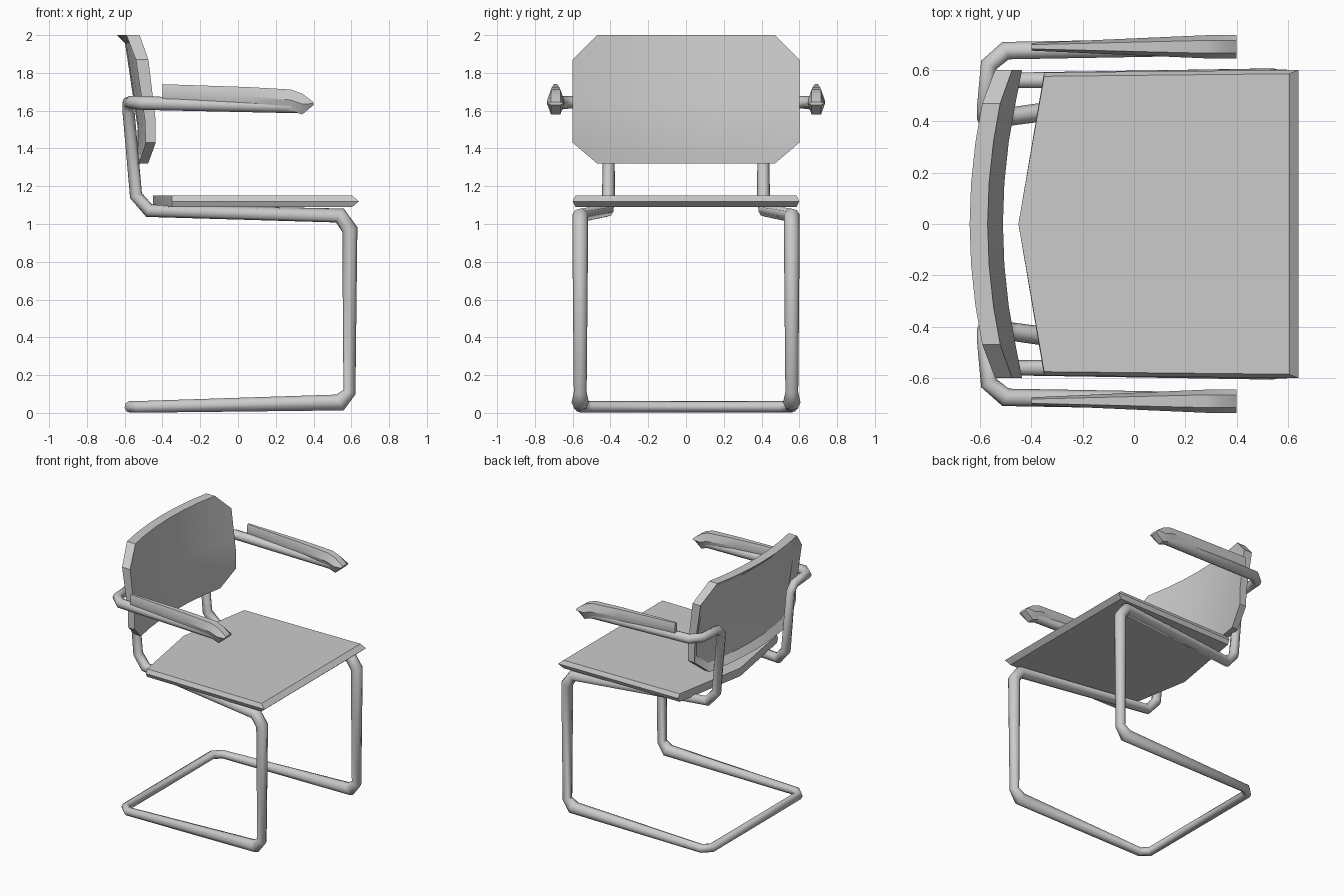
import bpy, bmesh, math

cube = bpy.data.objects.get("Cube")
if cube:
    bpy.data.objects.remove(cube, do_unlink=True)

# Single grey material
grey = bpy.data.materials.new("plain_grey")
grey.use_nodes = True
COLOUR = (0.6, 0.6, 0.6, 1)
grey.diffuse_color = COLOUR
grey.node_tree.nodes["Principled BSDF"].inputs["Base Color"].default_value = COLOUR


def place(name, data):
    obj = bpy.data.objects.new(name, data)
    bpy.context.collection.objects.link(obj)
    obj.data.materials.append(grey)
    bpy.ops.object.select_all(action='DESELECT')
    obj.select_set(True)
    bpy.context.view_layer.objects.active = obj
    return obj


def finish(name, bm, angle):
    bmesh.ops.recalc_face_normals(bm, faces=bm.faces)
    mesh = bpy.data.meshes.new(name)
    bm.to_mesh(mesh)
    bm.free()
    obj = place(name, mesh)
    bpy.ops.object.shade_smooth_by_angle(angle=math.radians(angle))
    return obj


def loft(name, rings, angle=20):
    """Skin a list of equal-length closed rings and cap both ends."""
    bm = bmesh.new()
    rows = [[bm.verts.new(p) for p in ring] for ring in rings]
    n = len(rows[0])
    for a, b in zip(rows, rows[1:]):
        for i in range(n):
            j = (i + 1) % n
            bm.faces.new((a[i], a[j], b[j], b[i]))
    bm.faces.new(rows[0])
    bm.faces.new(rows[-1])
    return finish(name, bm, angle)


# Continuous bent tube: arm, upright, seat rail, front leg, floor runner, rear bar
half_path = [  # x, y, z, radius
    (0.34, 0.69, 1.62, .034), (-0.50, 0.675, 1.64, .036), (-0.565, 0.62, 1.645, .034),
    (-0.58, 0.45, 1.645, .032), (-0.58, 0.41, 1.60, .032),
    (-0.54, 0.41, 1.15, .034), (-0.47, 0.42, 1.07, .036),
    (0.54, 0.56, 1.045, .042), (0.592, 0.56, 0.97, .042),
    (0.59, 0.56, 0.11, .034), (0.54, 0.56, 0.055, .046),
    (-0.52, 0.56, 0.032, .031), (-0.572, 0.51, 0.032, .031)]
path = half_path + [(x, -y, z, r) for x, y, z, r in reversed(half_path)]
curve = bpy.data.curves.new("tube_frame", 'CURVE')
curve.dimensions = '3D'
curve.twist_mode = 'MINIMUM'
curve.bevel_depth = 1.0
curve.bevel_resolution = 2
curve.use_fill_caps = True
spline = curve.splines.new('POLY')
spline.points.add(len(path) - 1)
for point, (x, y, z, r) in zip(spline.points, path):
    point.co = (x, y, z, 1)
    point.radius = r
frame = place("tube_frame", curve)
bpy.ops.object.convert(target='MESH')
bpy.ops.object.shade_smooth_by_angle(angle=math.radians(50))

# Seat board with pointed rear edge and bevelled rim
seat_rings = []
for z, front, side in ((1.09, 0.605, 0.585), (1.12, 0.64, 0.60), (1.15, 0.605, 0.585)):
    seat_rings.append([(front, -side, z), (front, side, z), (-0.35, side - 0.01, z),
                       (-0.45, 0, z), (-0.35, 0.01 - side, z)])
loft("seat", seat_rings)

# Arm pads: narrow at the back, wedge-shaped at the front
stations = [(-0.40, 1.66, 1.74, .015), (0.05, 1.63, 1.725, .035),
            (0.28, 1.60, 1.712, .045), (0.34, 1.58, 1.69, .045), (0.40, 1.63, 1.645, .045)]
for side, label in ((1, "left"), (-1, "right")):
    rings = []
    for x, low, high, w in stations:
        mid = (low + high) / 2
        section = ((.55, high), (1, mid), (.55, low), (-.55, low), (-1, mid), (-.55, high))
        rings.append([(x, side * 0.69 + k * w, z) for k, z in section])
    loft(label + "_arm_pad", rings, 30)

# Backrest: curved chamfered panel with a raised rim behind it
def lean(z):
    if z < 1.5:
        return -0.525 + 0.015 * (z - 1.32) / 0.18
    return -0.51 - 0.06 * (z - 1.5) / 0.5


def panel_point(y, v, behind):
    cut = max(0, abs(y) - 0.47) / 0.13 * 0.13
    low, high = 1.32 + cut * 0.85, 2.0 - cut
    z = low + (high - low) * v
    depth = 0.05 + 0.02 * (z - 1.32) / 0.68
    return (lean(z) + 0.08 * (abs(y) / 0.6) ** 2 - depth * behind, y, z)


columns = [-0.6, -0.47, -0.32, -0.16, 0, 0.16, 0.32, 0.47, 0.6]
heights = [0, 0.27, 0.5, 0.75, 1]
bm = bmesh.new()
grids = [[[bm.verts.new(panel_point(y, v, b)) for v in heights] for y in columns]
         for b in (0, 1)]
back_faces = []
for b, grid in enumerate(grids):
    for c0, c1 in zip(grid, grid[1:]):
        for i in range(len(heights) - 1):
            face = bm.faces.new((c0[i], c1[i], c1[i + 1], c0[i + 1]))
            if b:
                back_faces.append(face)


def border(grid):
    return (grid[0] + [c[-1] for c in grid[1:-1]] + grid[-1][::-1]
            + [c[0] for c in grid[-2:0:-1]])


front_edge, back_edge = border(grids[0]), border(grids[1])
for i in range(len(front_edge)):
    j = (i + 1) % len(front_edge)
    bm.faces.new((front_edge[i], front_edge[j], back_edge[j], back_edge[i]))
bmesh.ops.recalc_face_normals(bm, faces=bm.faces)
bmesh.ops.inset_region(bm, faces=back_faces, thickness=0.05, depth=-0.035,
                       use_even_offset=True, use_boundary=True)
finish("backrest", bm, 30)
